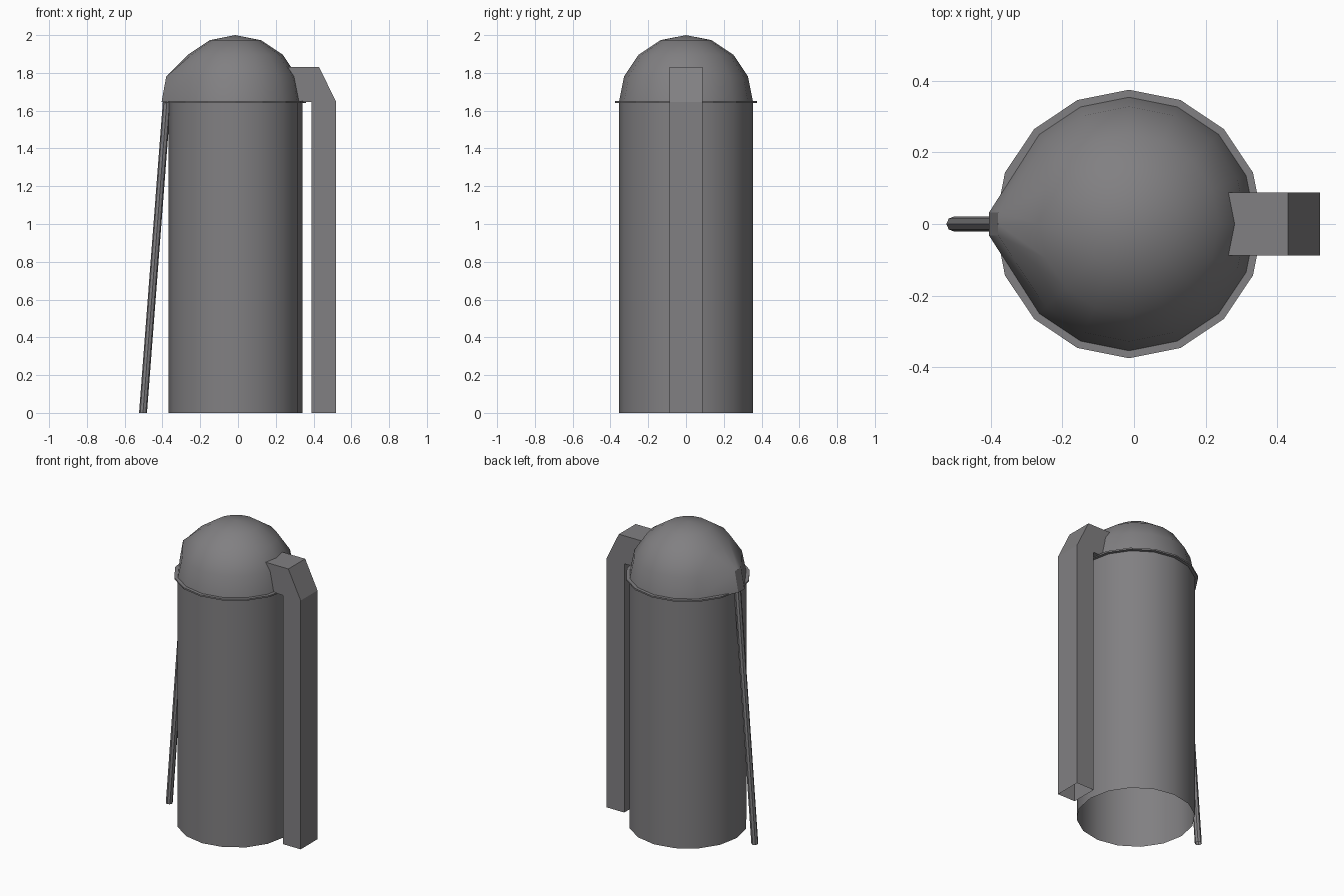
import bpy
import bmesh
from math import sin, cos, pi, radians
from mathutils import Vector

if "Cube" in bpy.data.objects:
    bpy.data.objects.remove(bpy.data.objects["Cube"], do_unlink=True)

SIDES = 16
CX = -0.014          # tank axis
RADIUS = 0.355
EAVE = 1.645         # height where the dome starts

steel = bpy.data.materials.new("dull_grey_steel")
steel.use_nodes = True
GREY = (0.22, 0.215, 0.223, 1)
steel.diffuse_color = GREY
steel.node_tree.nodes["Principled BSDF"].inputs["Base Color"].default_value = GREY


def ring(centre, r, sides=SIDES):
    return [Vector(centre) + Vector((r * cos(2 * pi * i / sides), r * sin(2 * pi * i / sides), 0))
            for i in range(sides)]


def loft(name, rings, apex=None, loop=False, smooth=True):
    """Skin a stack of equal rings, leaving the ends open unless an apex is given."""
    bm = bmesh.new()
    rows = [[bm.verts.new(p) for p in r] for r in rings]
    n = len(rows[0])
    pairs = list(zip(rows, rows[1:]))
    if loop:
        pairs.append((rows[-1], rows[0]))
    for low, high in pairs:
        for i in range(n):
            j = (i + 1) % n
            bm.faces.new((low[i], low[j], high[j], high[i]))
    if apex:
        tip = bm.verts.new(apex)
        for i in range(n):
            bm.faces.new((rows[-1][i], rows[-1][(i + 1) % n], tip))
    return finish(name, bm, smooth)


def finish(name, bm, smooth):
    mesh = bpy.data.meshes.new(name)
    bm.to_mesh(mesh)
    bm.free()
    mesh.materials.append(steel)
    if smooth:
        mesh.shade_smooth()
        mesh.set_sharp_from_angle(angle=radians(30))
    obj = bpy.data.objects.new(name, mesh)
    bpy.context.collection.objects.link(obj)
    return obj


# Tank wall, open underneath
loft("tank_wall", [ring((CX, 0, z), RADIUS) for z in (0, EAVE)])

# Thin lip around the eave
loft("eave_lip",
     [ring((CX, 0, z), r) for r, z in ((0.35, 1.64), (0.375, 1.64), (0.375, 1.65), (0.35, 1.65))],
     loop=True, smooth=False)

# Dome, with its two lowest rings pinched outward into a spout on the right
dome_rings = []
for k in range(4):
    a = k * pi / 8
    dome_rings.append(ring((CX, 0, EAVE + RADIUS * sin(a)), RADIUS * cos(a)))
for row, x in zip(dome_rings, (-0.405, -0.38)):
    for step in (-1, 0, 1):
        p = row[SIDES // 2 + step]
        p.x, p.y = x, -0.032 * step
loft("dome_roof", dome_rings, apex=(CX, 0, 2.0))

# Slanted pipe from the spout to the ground
loft("slanted_pipe", [ring((-0.503, 0, 0), 0.021, 8), ring((-0.376, 0, 1.66), 0.021, 8)])

# Square elevator duct bent into the dome, open at both ends
sections = [
    ((0.39, 0), (0.52, 0)),
    ((0.39, EAVE), (0.52, EAVE)),
    ((0.39, EAVE), (0.43, 1.83)),
    ((0.24, EAVE), (0.24, 1.83)),
]
bm = bmesh.new()
rows = []
for inner, outer in sections:
    corners = [(inner, -0.088), (outer, -0.088), (outer, 0.088), (inner, 0.088)]
    rows.append([bm.verts.new((x, y, z)) for (x, z), y in corners])
for low, high in zip(rows, rows[1:]):
    for i in range(4):
        j = (i + 1) % 4
        bm.faces.new((low[i], low[j], high[j], high[i]))
bmesh.ops.remove_doubles(bm, verts=bm.verts[:], dist=0.0001)
bmesh.ops.recalc_face_normals(bm, faces=bm.faces[:])
finish("elevator_duct", bm, False)
